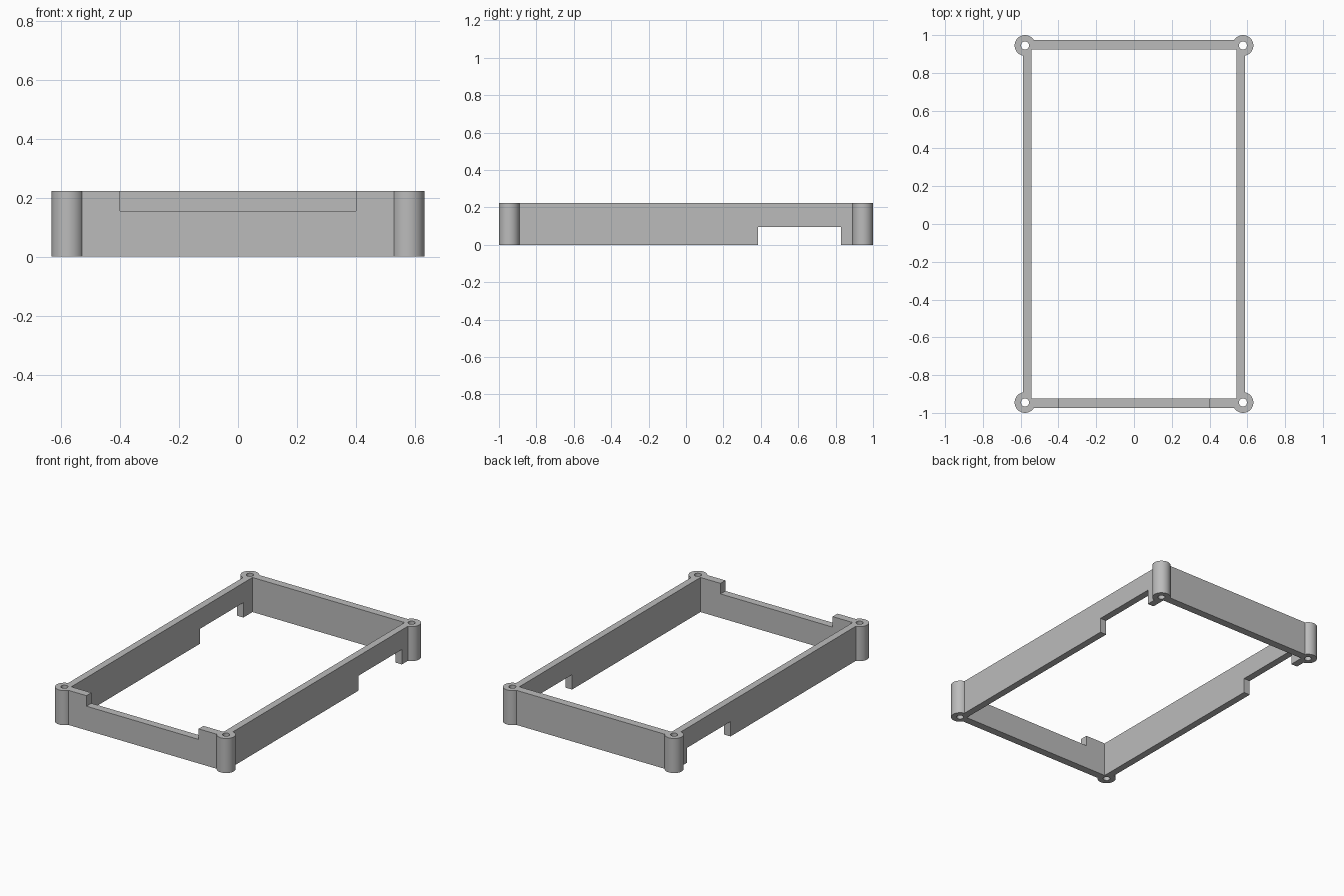
import bpy
import math

cube = bpy.data.objects.get("Cube")
if cube:
    bpy.data.objects.remove(cube, do_unlink=True)

HEIGHT = 0.223
POST_X, POST_Y = 0.577, 0.945
POST_R, HOLE_R = 0.055, 0.021
OUTER_X, OUTER_Y = 0.588, 0.973
INNER_X, INNER_Y = 0.543, 0.923
CORNERS = [(sx * POST_X, sy * POST_Y) for sx in (-1, 1) for sy in (-1, 1)]

grey = bpy.data.materials.new("grey plastic")
grey.use_nodes = True
colour = (0.5, 0.5, 0.5, 1)
grey.diffuse_color = colour
grey.node_tree.nodes["Principled BSDF"].inputs["Base Color"].default_value = colour


def box(name, x, y, z):
    """Box spanning the (low, high) range on each axis."""
    spans = (x, y, z)
    bpy.ops.mesh.primitive_cube_add(size=1, location=[(a + b) / 2 for a, b in spans])
    ob = bpy.context.object
    ob.name = name
    ob.scale = [b - a for a, b in spans]
    bpy.ops.object.transform_apply(location=True, rotation=False, scale=True)
    return ob


def cylinder(name, x, y, radius, low, high):
    bpy.ops.mesh.primitive_cylinder_add(vertices=64, radius=radius, depth=high - low,
                                        location=(x, y, (low + high) / 2))
    ob = bpy.context.object
    ob.name = name
    return ob


def combine(target, tool, operation):
    """Apply a boolean and discard the tool object."""
    tool.hide_render = True
    mod = target.modifiers.new(tool.name, 'BOOLEAN')
    mod.operation = operation
    mod.solver = 'EXACT'
    mod.object = tool
    bpy.context.view_layer.objects.active = target
    bpy.ops.object.modifier_apply(modifier=mod.name)
    bpy.data.objects.remove(tool, do_unlink=True)


# Outer block with a round post at each corner
frame = box("case_frame", (-OUTER_X, OUTER_X), (-OUTER_Y, OUTER_Y), (0, HEIGHT))
for x, y in CORNERS:
    combine(frame, cylinder("corner_post", x, y, POST_R, 0, HEIGHT), 'UNION')

# Open interior with square corners
combine(frame, box("interior", (-INNER_X, INNER_X), (-INNER_Y, INNER_Y), (-0.1, 0.4)),
        'DIFFERENCE')

# Screw holes through the posts
for x, y in CORNERS:
    combine(frame, cylinder("screw_hole", x, y, HOLE_R, -0.1, 0.4), 'DIFFERENCE')

# Recess in the top of the front wall, and openings under both side walls
combine(frame, box("front_recess", (-0.4, 0.4), (-1.1, -0.8), (0.155, 0.4)), 'DIFFERENCE')
combine(frame, box("side_opening", (-0.8, 0.8), (0.386, 0.83), (-0.1, 0.096)), 'DIFFERENCE')

# Finish: one colour, smooth posts with sharp edges
frame.data.materials.clear()
frame.data.materials.append(grey)
bpy.ops.object.select_all(action='DESELECT')
frame.select_set(True)
bpy.context.view_layer.objects.active = frame
bpy.ops.object.shade_smooth_by_angle(angle=math.radians(20))
